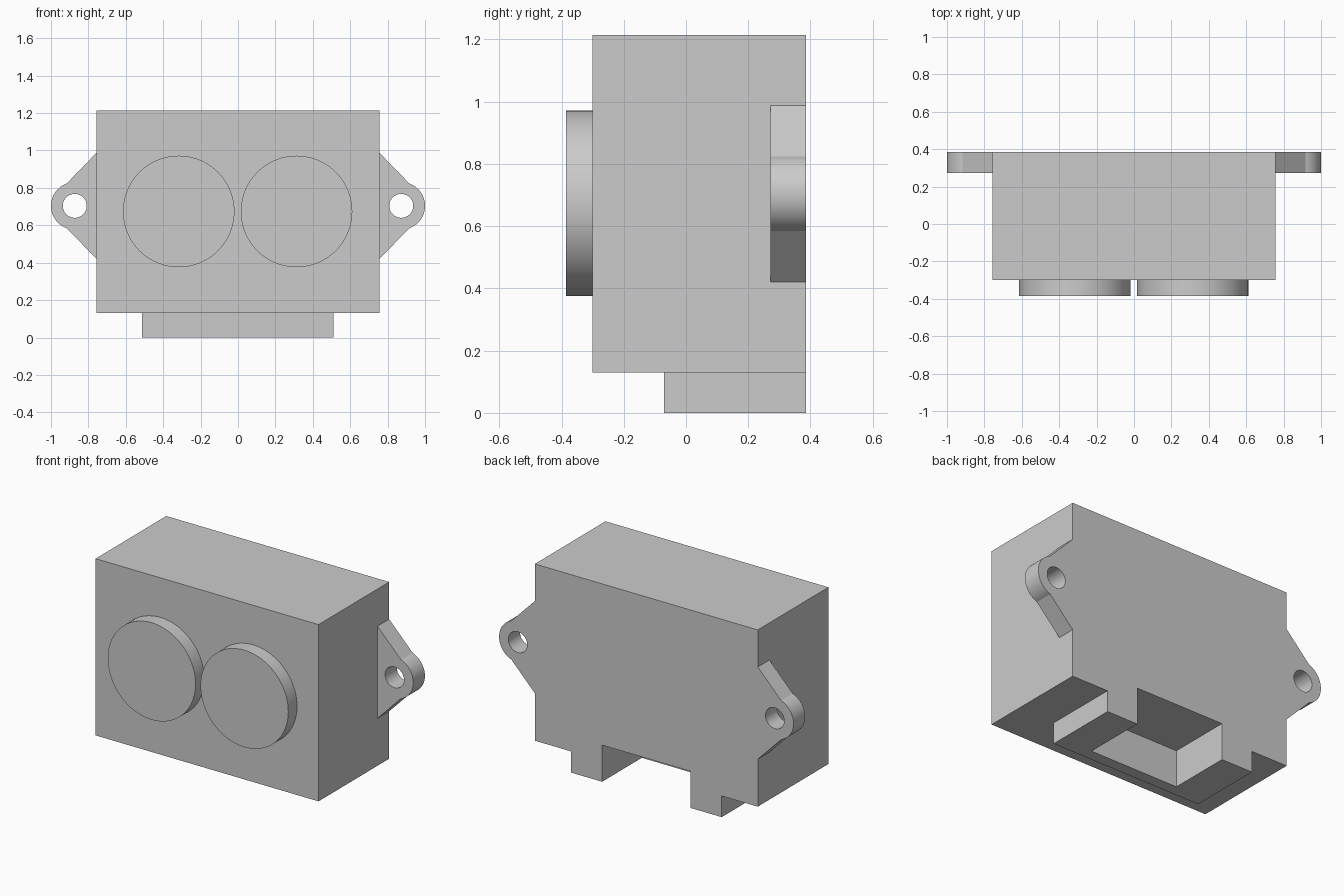
import bpy, bmesh
from math import sin, cos, radians, pi

cube = bpy.data.objects.get("Cube")
if cube:
    bpy.data.objects.remove(cube, do_unlink=True)

BACK = 0.385          # rear plane shared by body, base and ears
BODY_FRONT = -0.30
HALF_WIDTH = 0.757
EAR_X, EAR_Z, EAR_R = 0.873, 0.704, 0.127

grey = bpy.data.materials.new("light grey")
grey.use_nodes = True
colour = (0.6, 0.6, 0.6, 1)
grey.diffuse_color = colour
grey.node_tree.nodes["Principled BSDF"].inputs["Base Color"].default_value = colour


def extrude_profile(name, points, y0, y1):
    """Extrude an x-z outline from y0 to y1."""
    bm = bmesh.new()
    face = bm.faces.new([bm.verts.new((x, y0, z)) for x, z in points])
    new = bmesh.ops.extrude_face_region(bm, geom=[face])["geom"]
    verts = [v for v in new if isinstance(v, bmesh.types.BMVert)]
    bmesh.ops.translate(bm, verts=verts, vec=(0, y1 - y0, 0))
    bmesh.ops.recalc_face_normals(bm, faces=bm.faces)
    mesh = bpy.data.meshes.new(name)
    bm.to_mesh(mesh)
    bm.free()
    mesh.materials.append(grey)
    obj = bpy.data.objects.new(name, mesh)
    bpy.context.collection.objects.link(obj)
    return obj


def rectangle(x0, x1, z0, z1):
    return [(x0, z0), (x1, z0), (x1, z1), (x0, z1)]


def arc(cx, cz, r, start, end, steps):
    angles = [start + (end - start) * i / steps for i in range(steps + 1)]
    return [(cx + r * cos(a), cz + r * sin(a)) for a in angles]


def circle(cx, cz, r, steps):
    return arc(cx, cz, r, 0, 2 * pi, steps)[:-1]


def activate(obj):
    bpy.ops.object.select_all(action="DESELECT")
    obj.select_set(True)
    bpy.context.view_layer.objects.active = obj


def cut(obj, cutter):
    mod = obj.modifiers.new("cut", "BOOLEAN")
    mod.operation = "DIFFERENCE"
    mod.solver = "EXACT"
    mod.object = cutter
    activate(obj)
    bpy.ops.object.modifier_apply(modifier=mod.name)


def smooth(obj):
    activate(obj)
    bpy.ops.object.shade_smooth_by_angle(angle=radians(20))


# Main body and the connector base beneath it
body = extrude_profile("body", rectangle(-HALF_WIDTH, HALF_WIDTH, 0.13, 1.215),
                       BODY_FRONT, BACK)
base = extrude_profile("connector_base", rectangle(-0.512, 0.51, 0, 0.13), -0.07, BACK)

# Socket open to the rear and below, cut through both
socket = extrude_profile("socket_cutter", rectangle(-0.30, 0.30, -0.1, 0.225), 0.0, 0.6)
socket.hide_render = True
for part in (body, base):
    cut(part, socket)
bpy.data.objects.remove(socket, do_unlink=True)

# Round discs on the front
for name, x in (("right_disc", -0.317), ("left_disc", 0.313)):
    smooth(extrude_profile(name, circle(x, 0.674, 0.298, 96), -0.385, BODY_FRONT))

# Mounting ears with screw holes
for name, side in (("right_ear", -1), ("left_ear", 1)):
    outline = [(HALF_WIDTH, 0.421)]
    outline += arc(EAR_X, EAR_Z, EAR_R, radians(-70), radians(70), 32)
    outline += [(HALF_WIDTH, 0.987)]
    ear = extrude_profile(name, [(side * x, z) for x, z in outline], 0.272, BACK)
    hole = extrude_profile("hole_cutter", circle(side * EAR_X, EAR_Z, 0.064, 48), 0.1, 0.6)
    hole.hide_render = True
    cut(ear, hole)
    bpy.data.objects.remove(hole, do_unlink=True)
    smooth(ear)
